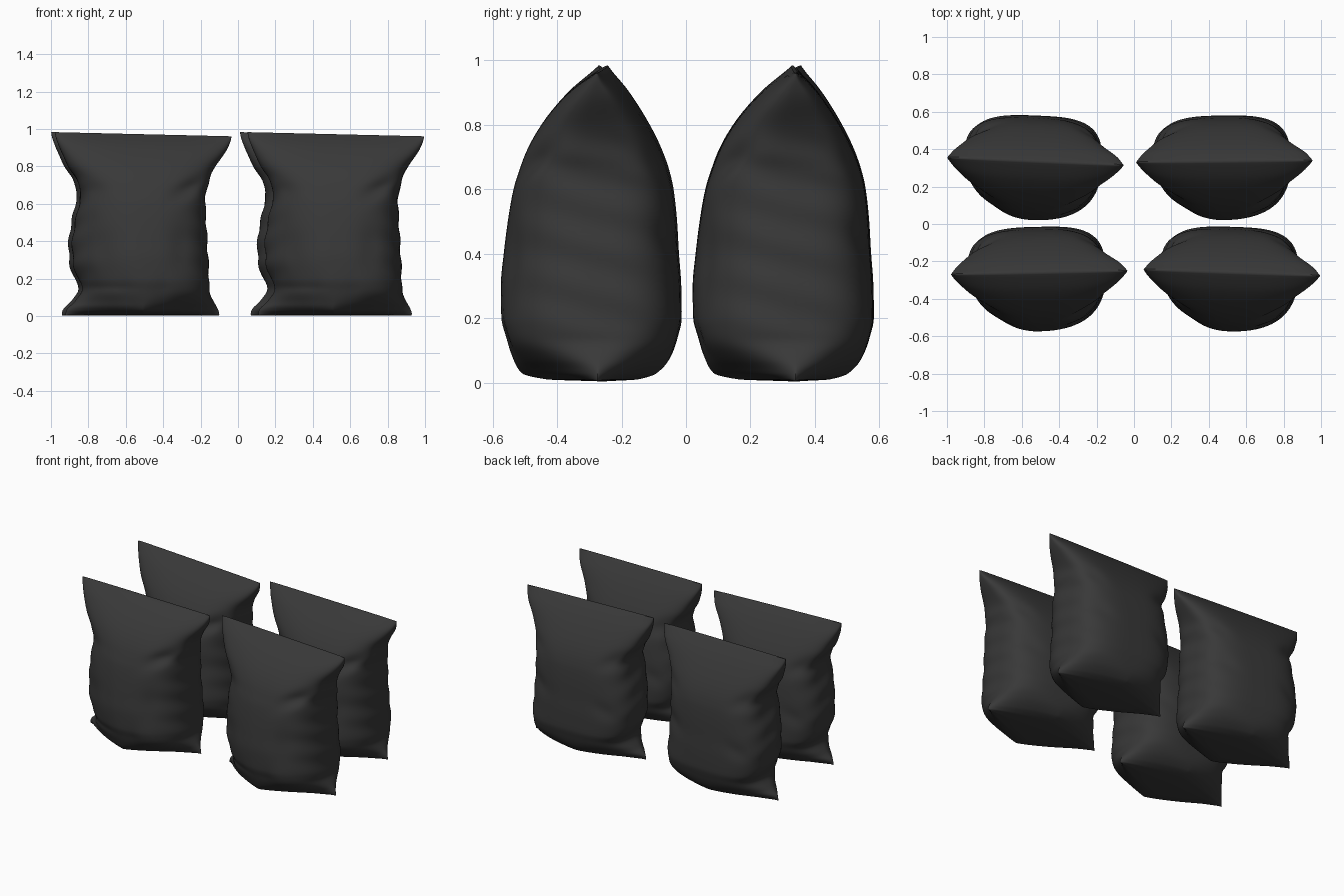
import bpy, math
from math import sin, cos, pi, exp, radians

if "Cube" in bpy.data.objects:
    bpy.data.objects.remove(bpy.data.objects["Cube"])

# Bag profile: z, left x, right x, front y, back y, squareness front, squareness back
KEYS = [
    (0.004, -.410, .408, -.003, .003, 1.2, 1.2),
    (0.010, -.412, .410, -.17, .11, 1.1, 1.2),
    (0.030, -.408, .405, -.25, .17, 1.2, 1.4),
    (0.080, -.362, .380, -.278, .212, 1.65, 2.1),
    (0.140, -.322, .355, -.297, .233, 2.2, 3.0),
    (0.200, -.345, .355, -.312, .245, 2.2, 3.2),
    (0.300, -.374, .350, -.314, .243, 2.2, 3.1),
    (0.400, -.376, .345, -.305, .236, 2.2, 3.1),
    (0.500, -.360, .340, -.292, .230, 2.4, 3.2),
    (0.600, -.340, .335, -.274, .219, 2.6, 3.5),
    (0.660, -.330, .338, -.255, .205, 2.8, 3.7),
    (0.720, -.352, .353, -.232, .183, 2.8, 3.7),
    (0.800, -.400, .386, -.187, .142, 2.8, 3.7),
    (0.900, -.448, .452, -.102, .075, 2.9, 3.8),
    (0.962, -.468, .474, -.022, .018, 3.0, 3.0),
    (0.972, -.469, .475, -.006, .006, 3.0, 3.0),
]
# Dents in the film: x, z, radius x, radius z, depth, face (-1 front, 1 back), slant
DENTS = [
    (.27, .70, .10, .05, .035, -1, .5), (.20, .36, .05, .12, .010, -1, 0),
    (-.22, .33, .06, .10, .010, -1, -.3), (-.27, .68, .07, .06, .012, -1, -.5),
    (.10, .10, .04, .10, .008, -1, 0), (-.10, .09, .04, .09, .008, -1, 0),
    (-.28, .70, .08, .05, .015, 1, -.5), (.26, .45, .08, .05, .012, 1, .4),
    (-.26, .36, .08, .05, .010, 1, .4), (.28, .68, .07, .06, .012, 1, .5),
]
SEG, STEPS = 48, 5


def hermite(i, t):
    """Smooth interpolation of the profile without overshoot."""
    a, b = KEYS[i], KEYS[i + 1]
    p, n = KEYS[max(i - 1, 0)], KEYS[min(i + 2, len(KEYS) - 1)]
    h = b[0] - a[0]
    out = [a[0] + h * t]
    for k in range(1, 7):
        d = (b[k] - a[k]) / h
        d0 = (a[k] - p[k]) / (a[0] - p[0]) if i else d
        d1 = (n[k] - b[k]) / (n[0] - b[0]) if i + 2 < len(KEYS) else d
        m0 = 2 * d0 * d / (d0 + d) if d0 * d > 0 else 0
        m1 = 2 * d1 * d / (d1 + d) if d1 * d > 0 else 0
        out.append(a[k] * (2*t**3 - 3*t*t + 1) + b[k] * (3*t*t - 2*t**3)
                   + h * (m0 * (t**3 - 2*t*t + t) + m1 * (t**3 - t*t)))
    return out


def ring(z, xl, xr, yf, yb, nf, nb):
    pts = []
    body = max(0, min(1, (z - .05) / .1)) * max(0, min(1, (.9 - z) / .2))
    for j in range(2 * SEG):
        a = pi * j / SEG
        c, s = cos(a), sin(a)
        back = j < SEG
        # the front is squarer on its right side
        n = nb if back else nf + (.3 if c > 0 else -.35) * body
        half, mid = (xr - xl) / 2, (xr + xl) / 2
        x = mid + half * math.copysign(abs(c) ** (2 / n), c)
        y = (yb if back else yf) * abs(s) ** (2 / n)
        # side wrinkles
        side = abs(c) ** 3 * body
        x += math.copysign(1, c) * .004 * side * sin(z * 46 + (1 if c > 0 else 2.5) + 12 * y)
        # dents
        for dx, dz, rx, rz, depth, face, slant in DENTS:
            if (face > 0) == back:
                w = exp(-((x - dx) / rx) ** 2 - ((z - dz - slant * (x - dx)) / rz) ** 2)
                y -= face * depth * w * abs(s) * body
        # the top seam leans down to the right
        pts.append((x, y, z - .022 * x / .94 * max(0, (z - .3) / .67) ** 2))
    return pts


def bag_mesh():
    rows = []
    for i in range(len(KEYS) - 1):
        rows += [ring(*hermite(i, t / STEPS)) for t in range(STEPS)]
    rows.append(ring(*KEYS[-1]))
    n = 2 * SEG
    verts = [p for r in rows for p in r]
    faces = [(r*n + j, r*n + (j+1) % n, (r+1)*n + (j+1) % n, (r+1)*n + j)
             for r in range(len(rows) - 1) for j in range(n)]
    # close the bottom and top seams with strips
    last = (len(rows) - 1) * n
    for j in range(SEG):
        q = list(dict.fromkeys([j, (n - j) % n, n - j - 1, j + 1]))
        if len(q) > 2:
            faces.append(tuple(q))
            faces.append(tuple(last + v for v in reversed(q)))
    me = bpy.data.meshes.new("bag")
    me.from_pydata(verts, [], faces)
    me.validate()
    return me


mat = bpy.data.materials.new("dark_film")
mat.diffuse_color = (.04, .04, .04, 1)
mat.use_nodes = True
mat.node_tree.nodes["Principled BSDF"].inputs["Base Color"].default_value = mat.diffuse_color
mesh = bag_mesh()
mesh.materials.append(mat)

# Four bags, each turned slightly
for name, x, y, turn in [("bag_back_left", -.53, .335, -2.5), ("bag_back_right", .48, .335, .6),
                         ("bag_front_left", -.51, -.26, 1.2), ("bag_front_right", .52, -.26, -2)]:
    ob = bpy.data.objects.new(name, mesh.copy())
    bpy.context.collection.objects.link(ob)
    ob.location = (x, y, 0)
    ob.rotation_euler.z = radians(turn)
    bpy.context.view_layer.objects.active = ob
    ob.select_set(True)
    bpy.ops.object.mode_set(mode='EDIT')
    bpy.ops.mesh.select_all(action='SELECT')
    bpy.ops.mesh.normals_make_consistent(inside=False)
    bpy.ops.object.mode_set(mode='OBJECT')
    bpy.ops.object.shade_smooth_by_angle(angle=radians(50))
    ob.select_set(False)
